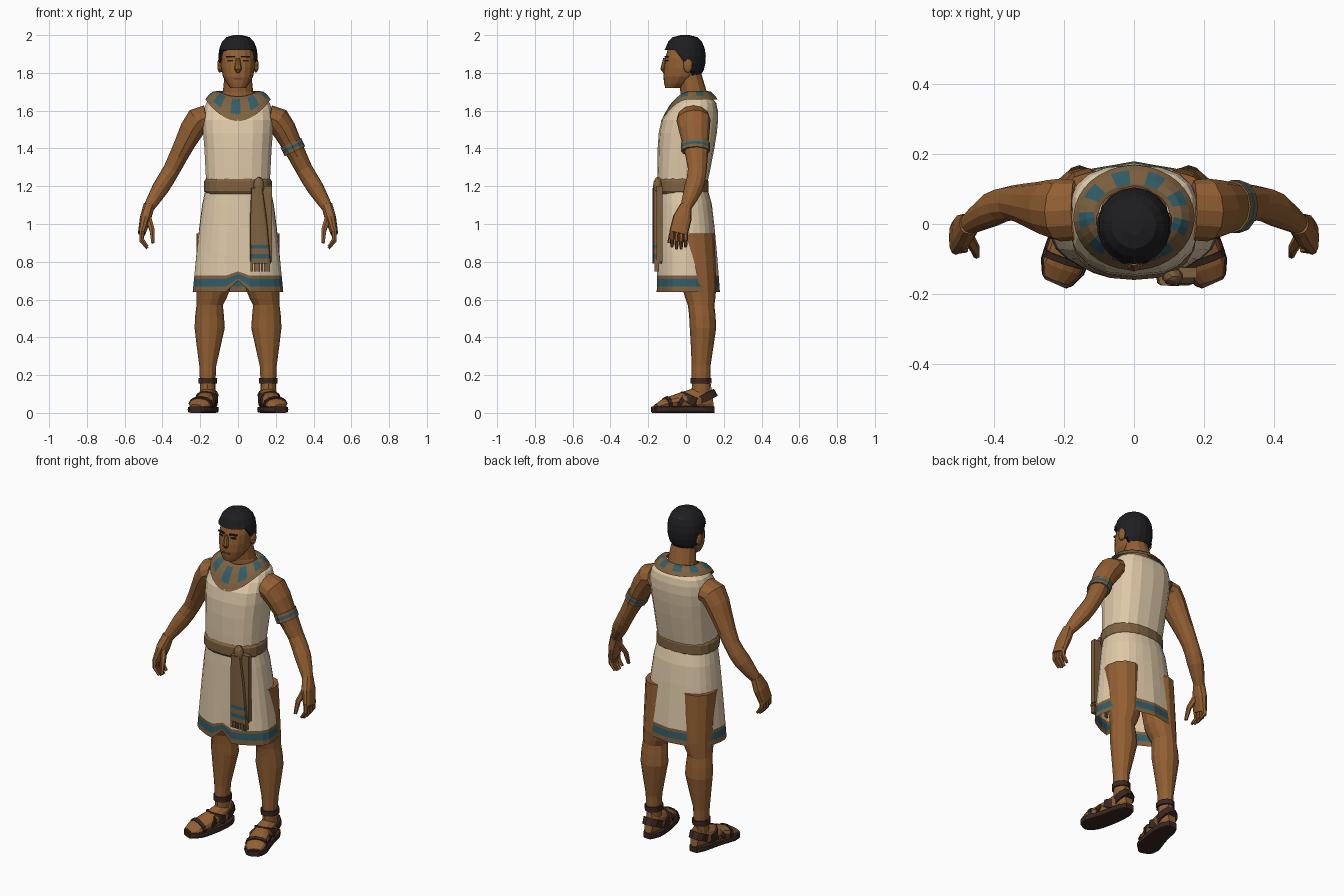
import bpy, bmesh
from math import sin, cos, pi, atan2, radians
from mathutils import Vector, Matrix

if "Cube" in bpy.data.objects:
    bpy.data.objects.remove(bpy.data.objects["Cube"])


def material(name, *rgb):
    mat = bpy.data.materials.new(name)
    mat.use_nodes = True
    mat.diffuse_color = (*rgb, 1)
    mat.node_tree.nodes["Principled BSDF"].inputs["Base Color"].default_value = (*rgb, 1)
    return mat


SKIN = material("brown skin", .29, .115, .032)
LIP = material("dark skin", .15, .05, .02)
HAIR = material("black hair", .013, .013, .015)
LINEN = material("cream linen", .74, .59, .4)
TAN = material("tan cloth", .21, .12, .05)
TEAL = material("teal dye", .03, .11, .14)
LEATHER = material("dark leather", .04, .02, .015)


def finish(name, bm, mats):
    bmesh.ops.recalc_face_normals(bm, faces=bm.faces)
    mesh = bpy.data.meshes.new(name)
    bm.to_mesh(mesh)
    bm.free()
    for mat in mats:
        mesh.materials.append(mat)
    bpy.context.collection.objects.link(bpy.data.objects.new(name, mesh))


def skin_loops(name, loops, mats, rule=None, caps=True):
    """Bridge a list of closed loops; rule(ring, segment) picks the material."""
    bm = bmesh.new()
    rows = [[bm.verts.new(point) for point in loop] for loop in loops]
    for ring, (low, high) in enumerate(zip(rows, rows[1:])):
        for i in range(len(low)):
            face = bm.faces.new((low[i - 1], low[i], high[i], high[i - 1]))
            face.material_index = rule(ring, i) if rule else 0
    if caps:
        bm.faces.new(rows[0])
        bm.faces.new(rows[-1])
    finish(name, bm, mats)


def smooth(keys, steps=2):
    """Add in-between stations along a curve through the given ones."""
    stations = []
    last = len(keys) - 1
    for i in range(last):
        around = zip(keys[max(i - 1, 0)], keys[i], keys[i + 1], keys[min(i + 2, last)])
        around = list(around)
        for step in range(steps):
            t = step / steps
            stations.append([b + t / 2 * (c - a + t * (2 * a - 5 * b + 4 * c - d
                             + t * (3 * (b - c) + d - a))) for a, b, c, d in around])
    return stations + [keys[last]]


def tube(name, stations, mats, n=12, power=2, follow=True, warp=None, **options):
    """Loft ellipses (x, y, z, half width, half depth), square to the path or level."""
    centres = [Vector(station[:3]) for station in stations]
    loops = []
    for k, (*_, width, depth) in enumerate(stations):
        along = Vector((0, 0, 1))
        if follow:
            along = centres[min(k + 1, len(centres) - 1)] - centres[max(k - 1, 0)]
            along.normalize()
        across = Vector((1, 0, 0))
        across = (across - along * across.dot(along)).normalized()
        outward = along.cross(across)
        loop = []
        for i in range(n):
            angle = 2 * pi * i / n - pi / 2
            c, s = [abs(v) ** (2 / power) * (1 if v > 0 else -1) for v in (cos(angle), sin(angle))]
            point = centres[k] + across * c * width + outward * s * depth
            loop.append(warp(point) if warp else point)
        loops.append(loop)
    skin_loops(name, loops, mats, **options)


def level(name, rows, mats, **options):
    """Stack level ellipses (z, y, half width, half depth) on the centre line."""
    tube(name, [(0, y, z, a, b) for z, y, a, b in rows], mats, follow=False, **options)


def pair(name, stations, mats, **options):
    for side, sign in (("left", 1), ("right", -1)):
        mirrored = [(sign * x, *rest) for x, *rest in stations]
        tube(f"{side}_{name}", mirrored, mats, **options)


def solid(name, centre, size, mat, turn=0, ball=False):
    """A box, or a low-poly ball, of the given full size."""
    bm = bmesh.new()
    place = Matrix.Translation(centre) @ Matrix.Rotation(turn, 4, "Z") @ Matrix.Diagonal((*size, 1))
    if ball:
        bmesh.ops.create_icosphere(bm, subdivisions=2, radius=.5, matrix=place)
    else:
        bmesh.ops.create_cube(bm, size=1, matrix=place)
    finish(name, bm, [mat])


# Head and face
level("neck", [(1.62, .05, .12, .08), (1.7, .04, .08, .07), (1.8, .02, .07, .06)], [SKIN])
level("head", smooth([(1.72, -.07, .04, .04), (1.78, -.03, .08, .09),
                      (1.88, -.01, .09, .1), (1.97, 0, .07, .08)]), [SKIN], n=16, power=2.2)
level("nose", [(1.88, -.11, .01, .01), (1.82, -.12, .02, .016), (1.8, -.11, .01, .01)], [SKIN], n=8)
solid("mouth", (0, -.115, 1.77), (.05, .009, .008), LIP)
for side, sign in (("left", 1), ("right", -1)):
    solid(side + "_eyebrow", (sign * .04, -.103, 1.885), (.045, .009, .009), HAIR, sign * .3)
    solid(side + "_eye", (sign * .04, -.102, 1.865), (.03, .009, .009), HAIR, sign * .3)
    solid(side + "_ear", (sign * .095, .01, 1.84), (.03, .05, .08), SKIN, ball=True)


def hairline(point):
    back = min(max((point.y + .05) / .08, 0), 1)
    point.z = max(point.z, 1.92 - .14 * back)
    return point


def hair_row(angle):
    spread = cos(angle) ** .6
    return 1.88 + .12 * sin(angle), -.005, .106 * spread, .11 * spread


level("hair", [hair_row(radians(a)) for a in range(-55, 90, 20)], [HAIR], n=18, warp=hairline)

# Tunic body
level("tunic_body", smooth([(1.2, -.02, .17, .13), (1.4, 0, .18, .15), (1.55, .02, .19, .15),
                            (1.64, .05, .17, .11), (1.67, .05, .13, .08)]),
      [LINEN], n=18, power=2.5)


def folds(point):
    """Soft pleats that deepen downward, with a small notch at the front of the hem."""
    k = min(max((1.2 - point.z) / .56, 0), 1)
    notch = abs(point.x) < .01 and point.y < 0
    wave = 1 - .025 * k * cos(7 * atan2(point.x, -point.y))
    return Vector((point.x * wave, point.y * wave, point.z + notch * .06 * k ** 6))


def skirt_row(k):
    return 1.22 - .58 * k, .03 * k ** .5 - .02, .165 + .075 * k ** .7, .125 + .04 * k ** .5


# Skirt with a dyed hem
hem = {4: 1, 5: 2, 6: 1}
level("skirt", [skirt_row(k) for k in (0, .2, .4, .65, .85, .88, .95, 1)], [LINEN, TAN, TEAL],
      n=28, power=2.3, warp=folds, rule=lambda ring, i: hem.get(ring, 0), caps=False)

# Collar draped over the shoulders, with dyed squares
collar = []
COUNT = 36
for t in (0, .2, .5, .8, 1):
    loop = []
    for i in range(COUNT):
        angle = 2 * pi * (i - .5) / COUNT
        front = max(cos(angle), 0) ** 2
        inner = Vector((.1 * sin(angle), .03 - .07 * cos(angle), 1.7 - .025 * front))
        outer = Vector((.173 * sin(angle), .018 - .15 * cos(angle), 1.66 - .115 * front))
        loop.append(inner.lerp(outer, t) + Vector((0, 0, .02 * sin(pi * t))))
    collar.append(loop)
skin_loops("collar", collar, [TAN, TEAL], caps=False,
           rule=lambda ring, i: int(ring in (1, 2) and i % 4 < 2))

# Belt, knot and hanging sash
level("belt", [(1.2 + rise, -.02, .17 + grow, .13 + grow) for rise, grow in
               ((-.04, 0), (-.025, .01), (.025, .01), (.04, 0))], [TAN], n=20, power=2.4)
solid("belt_knot", (.11, -.15, 1.2), (.06, .05, .1), TAN, ball=True)
tube("sash", [(.1 + .02 * k, -.152, 1.19 - .4 * k, .03 + .025 * k ** .6, .025)
              for k in (0, .4, .75, .8, .87, .93, 1)], [TAN, TEAL], power=4, follow=False,
     rule=lambda ring, i: int(ring in (2, 4)))
solid("sash_under_layer", (.14, -.14, 1), (.08, .03, .4), TAN)
for i in range(6):
    solid(f"sash_fringe_{i + 1}", (.073 + .018 * i, -.155, .775), (.013, .025, .055), TAN)

# Arms and hands
pair("arm", smooth([(.14, .04, 1.56, .06, .08), (.21, .04, 1.55, .07, .09),
                    (.28, .05, 1.43, .055, .07), (.35, .06, 1.29, .045, .05),
                    (.41, .04, 1.19, .045, .05), (.47, 0, 1.09, .03, .03)]), [SKIN])
pair("palm", [(.47, 0, 1.1, .03, .03), (.49, -.02, 1.03, .03, .05), (.51, -.04, .95, .02, .05)],
     [SKIN], power=2.5)
for k, finger in enumerate(("little", "ring", "middle", "index")):
    y = -.002 - .024 * k
    tip = .88 - .01 * (finger in ("ring", "middle"))
    pair(finger + "_finger", [(.51, y, .97, .014, .013), (.51, y, tip + .04, .013, .012),
                              (.48, y, tip, .008, .008)], [SKIN], n=6)
pair("thumb", [(.48, -.03, 1.04, .02, .02), (.455, -.07, .97, .015, .015),
               (.45, -.09, .9, .01, .01)], [SKIN], n=6)
tube("left_armband", [(.28 + .007 * k, .05, 1.43 - .015 * k, .06, .076) for k in range(4)],
     [TAN, TEAL], rule=lambda ring, i: ring % 2)

# Legs
pair("leg", smooth([(.12, .04, .95, .1, .11), (.13, .07, .66, .09, .09), (.15, .08, .57, .07, .07),
                    (.15, .09, .45, .08, .07), (.16, .08, .25, .045, .05),
                    (.16, .08, .08, .04, .05)]), [SKIN], follow=False)


def foot(k, grow=0):
    """Foot section, k running from heel to toe."""
    height = .015 + .055 * max(1 - k, 0) ** .7
    width = (.045 + .02 * k) * (1 - .4 * (2 * k - 1) ** 6)
    return .155 + .065 * k * k, .14 - .3 * k, .015 + height, width + grow, height + grow


# Feet, soles and straps
pair("foot", [foot(k / 8) for k in range(9)], [SKIN])
sole = [foot(k / 8) for k in (-.3, *range(9), 8.3)]
pair("sandal_sole", [(x, y, .017, width + .008, .017) for x, y, z, width, height in sole],
     [LEATHER], power=6)
pair("ankle_strap", [(.16, .08, z, .05, .056) for z in (.155, .185)], [LEATHER])
for name, k, lean in (("toe", .8, 0), ("instep", .6, .01), ("arch", .4, -.02), ("heel", .15, .02)):
    ends = [(foot(k + sign * .03, .006), sign * lean) for sign in (-1, 1)]
    pair(name + "_strap", [(x, y, z + rise, a, b) for (x, y, z, a, b), rise in ends], [LEATHER])
